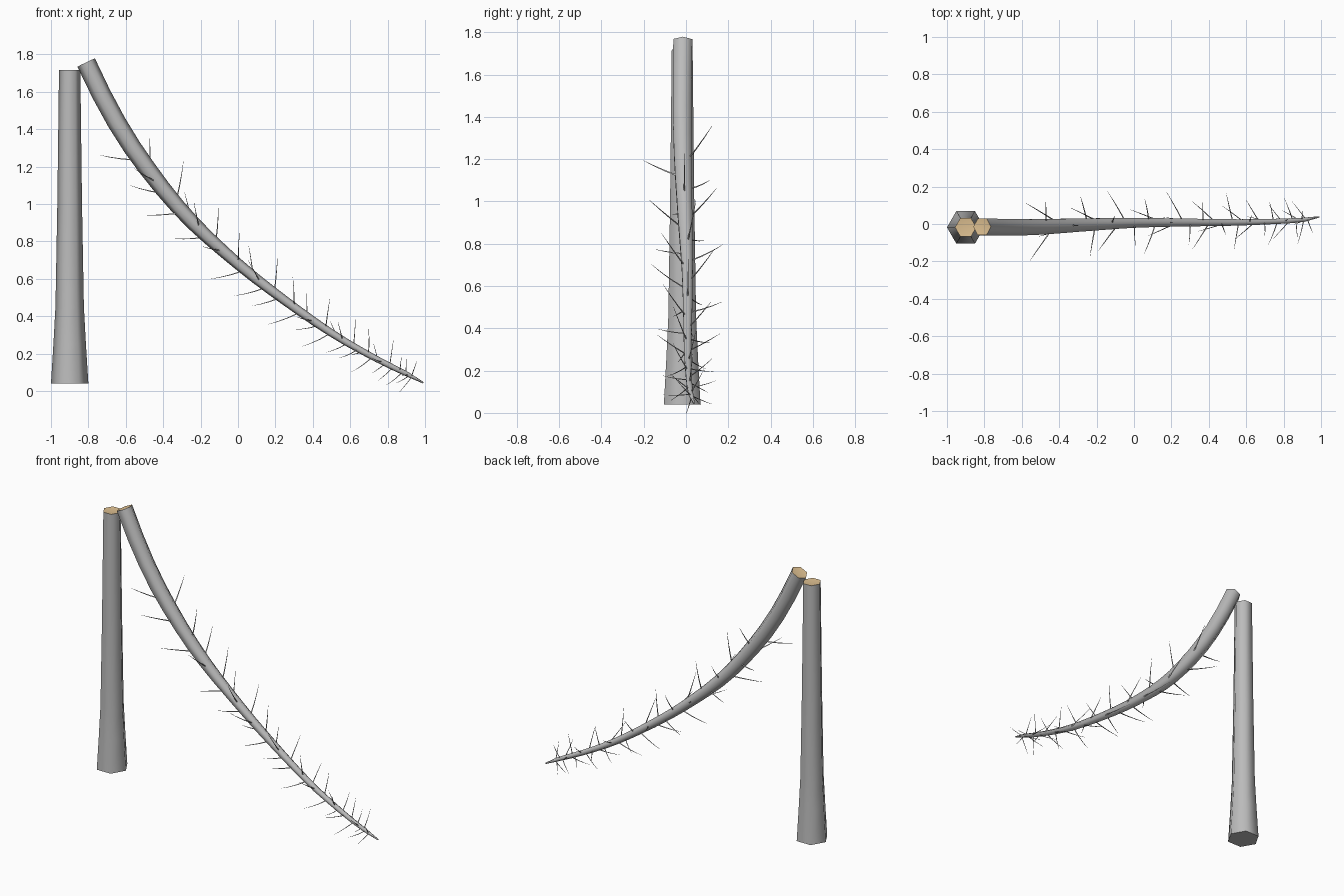
import bpy, bmesh, math, random
from mathutils import Vector

if "Cube" in bpy.data.objects:
    bpy.data.objects.remove(bpy.data.objects["Cube"])

random.seed(4)
wood = bpy.data.materials.new("broken_wood")
wood.diffuse_color = (0.72, 0.52, 0.28, 1)
wood.use_nodes = True
wood.node_tree.nodes["Principled BSDF"].inputs["Base Color"].default_value = wood.diffuse_color
bark = bpy.data.materials.new("bark")
bark.diffuse_color = (0.5, 0.5, 0.5, 1)
bark.use_nodes = True
bark.node_tree.nodes["Principled BSDF"].inputs["Base Color"].default_value = bark.diffuse_color
Y = Vector((0, 1, 0))


def tube(bm, pts, radii, sides):
    """Sweep a polygon along a path; returns the list of rings."""
    rings = []
    for i, p in enumerate(pts):
        t = (pts[min(i + 1, len(pts) - 1)] - pts[max(i - 1, 0)]).normalized()
        ref = Y if abs(t.y) < 0.9 else Vector((1, 0, 0))
        n = ref.cross(t).normalized()
        b = t.cross(n)
        rings.append([bm.verts.new(p + radii[i] * (n * math.cos(a) + b * math.sin(a)))
                      for a in (2 * math.pi * k / sides for k in range(sides))])
    for r0, r1 in zip(rings, rings[1:]):
        for k in range(sides):
            j = (k + 1) % sides
            bm.faces.new((r0[k], r0[j], r1[j], r1[k]))
    return rings


def cap(bm, ring, offset, mat):
    """Close a ring with a fan around an offset centre."""
    c = sum((v.co for v in ring), Vector()) / len(ring)
    m = bm.verts.new(c + Vector(offset))
    for k in range(len(ring)):
        bm.faces.new((ring[k], ring[(k + 1) % len(ring)], m)).material_index = mat


def finish(bm, name):
    bmesh.ops.recalc_face_normals(bm, faces=bm.faces)
    me = bpy.data.meshes.new(name)
    bm.to_mesh(me)
    bm.free()
    me.materials.append(bark)
    me.materials.append(wood)
    ob = bpy.data.objects.new(name, me)
    bpy.context.collection.objects.link(ob)
    bpy.ops.object.select_all(action='DESELECT')
    ob.select_set(True)
    bpy.context.view_layer.objects.active = ob
    bpy.ops.object.shade_smooth_by_angle(angle=math.radians(62))


# standing stump, flared at the foot
bm = bmesh.new()
prof = [(0.04, 0.1), (0.25, 0.087), (0.45, 0.076), (1.0, 0.066), (1.718, 0.057)]
rings = tube(bm, [Vector((-0.9, -0.018, z)) for z, r in prof], [r for z, r in prof], 6)
cap(bm, rings[0], (0, 0, 0), 0)
cap(bm, rings[-1], (0, 0, -0.008), 1)
finish(bm, "stump")

# fallen trunk: x, y, z, radius along its centre line
path = [(-0.812, -0.015, 1.757, 0.052), (-0.685, -0.018, 1.5, 0.051), (-0.525, -0.016, 1.245, 0.048),
        (-0.285, -0.005, 0.945, 0.040), (0, 0.006, 0.68, 0.030), (0.24, 0.008, 0.492, 0.025),
        (0.516, 0.008, 0.30, 0.020), (0.757, 0.014, 0.163, 0.016), (0.9, 0.022, 0.093, 0.013),
        (0.99, 0.038, 0.045, 0.004)]


def at(x):
    """Smooth position and radius on the trunk at a given x."""
    i = max(k for k in range(len(path) - 1) if path[k][0] <= x or k == 0)
    q = [Vector(path[min(max(k, 0), len(path) - 1)]) for k in range(i - 1, i + 3)]
    h = q[2][0] - q[1][0]
    u = (x - q[1][0]) / h
    m0 = (q[2] - q[0]) / (q[2][0] - q[0][0]) * h
    m1 = (q[3] - q[1]) / (q[3][0] - q[1][0]) * h
    r = ((2*u**3 - 3*u**2 + 1) * q[1] + (u**3 - 2*u**2 + u) * m0
         + (3*u**2 - 2*u**3) * q[2] + (u**3 - u**2) * m1)
    return Vector((x, r[1], r[2])), r[3]


bm = bmesh.new()
samples = [at(-0.812 + 1.802 * k / 22) for k in range(23)]
rings = tube(bm, [s[0] for s in samples], [s[1] for s in samples], 6)
cap(bm, rings[0], (0.004, 0, -0.007), 1)
cap(bm, rings[-1], (0, 0, 0), 0)
finish(bm, "fallen_trunk")

# bare twigs spiralling round the trunk, leaning back toward the break
bm = bmesh.new()
N = 48
for i in range(N):
    u = i / (N - 1)
    x = -0.53 + 1.46 * (1 - (1 - u) ** 1.5)
    p, r = at(x)
    t = (at(x + 0.02)[0] - at(x - 0.02)[0]).normalized()
    n = Y.cross(t).normalized()
    b = t.cross(n)
    a = i * 2.4 + random.uniform(-0.3, 0.3)
    out = n * math.cos(a) + b * math.sin(a)
    lean = 0.75 - 0.55 * u
    d = (out - t * lean).normalized()
    L = (0.2 - 0.09 * u) * random.uniform(0.9, 1.1)
    bend = (t * random.uniform(-0.02, 0.01) + Vector((0, 0, 0.015))) * (1 - 0.5 * u)
    s = p + out * r * 0.6
    pts = [s + d * L * f + bend * f * f for f in (0, 0.35, 0.7, 1)]
    w = 0.0048 - 0.0018 * u
    tw = tube(bm, pts, [w, w * 0.75, w * 0.5, w * 0.15], 3)
    bm.faces.new(tw[-1])
finish(bm, "twigs")
